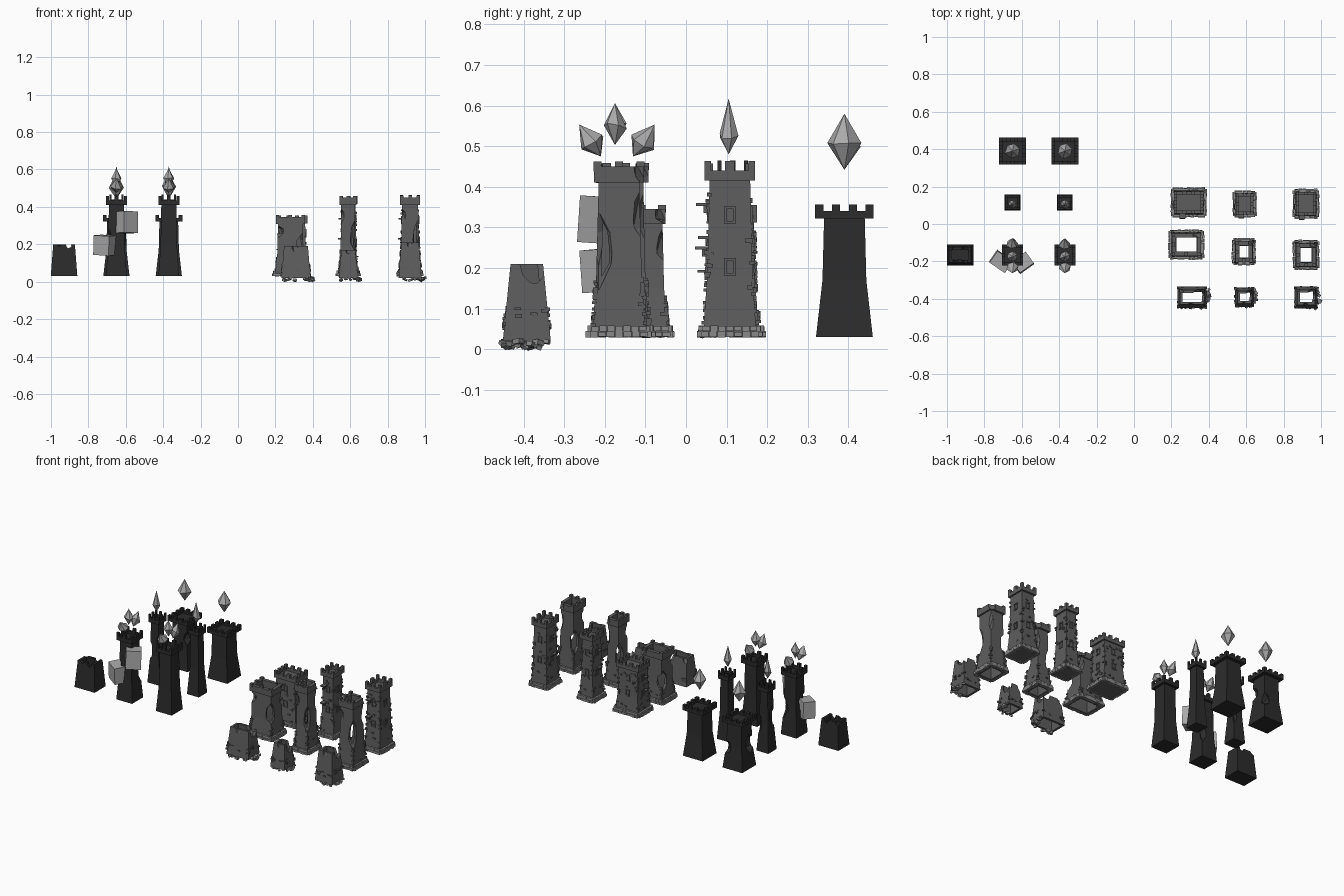
import bpy, bmesh, math, random
from mathutils import Vector, Matrix, Euler

if "Cube" in bpy.data.objects:
    bpy.data.objects.remove(bpy.data.objects["Cube"])

random.seed(4)
R = random.uniform


def material(name, v):
    m = bpy.data.materials.new(name)
    m.diffuse_color = (v, v, v, 1)
    m.use_nodes = True
    m.node_tree.nodes["Principled BSDF"].inputs["Base Color"].default_value = m.diffuse_color
    return m


DARK, STONE, BRICK, CRYSTAL = (material(n, v) for n, v in
    (("dark_stone", .025), ("grey_stone", .11), ("pale_brick", .25), ("crystal_grey", .4)))


def finish(bm, name, mat):
    bmesh.ops.recalc_face_normals(bm, faces=bm.faces)
    me = bpy.data.meshes.new(name)
    bm.to_mesh(me)
    bm.free()
    me.materials.append(mat)
    ob = bpy.data.objects.new(name, me)
    bpy.context.collection.objects.link(ob)
    return ob


def box(bm, c, s, rot=(0, 0, 0)):
    m = Matrix.Translation(c) @ Euler(rot).to_matrix().to_4x4() @ Matrix.Diagonal((*s, 1))
    bmesh.ops.create_cube(bm, size=1, matrix=m)


def body(name, cx, cy, rings, mat, wall=0, floor=None):
    """Rectangular shaft from (z, half_x, half_y) rings; wall > 0 hollows it."""
    bm = bmesh.new()
    rings = list(rings)
    if wall:
        inner = [(z, a - wall, b - wall) for z, a, b in reversed(rings)]
        if floor is not None:
            inner = [(max(z, floor), a, b) for z, a, b in inner if z > floor or z == rings[0][0]]
        rings += inner
    loops = [[bm.verts.new((cx + sx * a, cy + sy * b, z))
              for sx, sy in ((-1, -1), (1, -1), (1, 1), (-1, 1))] for z, a, b in rings]
    pairs = list(zip(loops, loops[1:]))
    if wall and floor is None:
        pairs.append((loops[-1], loops[0]))
    else:
        bm.faces.new(loops[0])
        bm.faces.new(loops[-1])
    for p, q in pairs:
        for i in range(4):
            bm.faces.new((p[i], p[(i + 1) % 4], q[(i + 1) % 4], q[i]))
    return finish(bm, name, mat)


def crown(name, cx, cy, z0, z1, z2, a, b, n, mat, t=.016):
    """Overhanging parapet with n merlons a side."""
    body(name + "_parapet", cx, cy, [(z0, a, b), (z1, a, b)], mat, t, z0 + .008)
    bm = bmesh.new()
    for i in range(n):
        for j in range(n):
            if i in (0, n - 1) or j in (0, n - 1):
                u, v = 2 * i / (n - 1) - 1, 2 * j / (n - 1) - 1
                sx = t if i in (0, n - 1) else a / n * 1.1
                sy = t if j in (0, n - 1) else b / n * 1.1
                box(bm, (cx + u * (a - t / 2), cy + v * (b - t / 2), (z1 + z2) / 2), (sx, sy, z2 - z1))
    finish(bm, name + "_merlons", mat)


def bite(ob, spots):
    """Cut jagged rock-shaped holes: (centre, size)."""
    bm = bmesh.new()
    for c, s in spots:
        new = bmesh.ops.create_icosphere(bm, subdivisions=1, radius=1)["verts"]
        for v in new:
            v.co = Vector(c) + Vector([v.co[k] * s[k] * R(.8, 1.2) for k in range(3)])
        cut = finish(bm, "cutter", STONE)
        mod = ob.modifiers.new("bite", "BOOLEAN")
        mod.operation, mod.solver, mod.object = "DIFFERENCE", "EXACT", cut
        bpy.context.view_layer.objects.active = ob
        bpy.ops.object.modifier_apply(modifier=mod.name)
        bpy.data.objects.remove(cut)
        bm = bmesh.new()
    bm.free()


def crystal(name, c, r, down, up, tilt=0):
    bm = bmesh.new()
    ring = [bm.verts.new((r * math.cos(k * math.pi / 3 + .3) * R(.85, 1.05),
                          r * math.sin(k * math.pi / 3 + .3) * R(.85, 1.05), R(-.15, .15) * down)) for k in range(6)]
    tip, base = bm.verts.new((0, 0, up)), bm.verts.new((0, 0, -down))
    for k in range(6):
        bm.faces.new((ring[k], ring[(k + 1) % 6], tip))
        bm.faces.new((ring[k], base, ring[(k + 1) % 6]))
    bm.transform(Matrix.Translation(c) @ Matrix.Rotation(tilt, 4, "X"))
    finish(bm, name, CRYSTAL)


def at(rings, z):
    for (z0, a0, b0), (z1, a1, b1) in zip(rings, rings[1:]):
        if z0 <= z <= z1:
            f = (z - z0) / max(z1 - z0, 1e-6)
            return a0 + (a1 - a0) * f, b0 + (b1 - b0) * f
    return rings[-1][1:]


def masonry(name, cx, cy, rings, count, course=True):
    """Loose bricks on the walls, corner stones, windows and a base course."""
    bm = bmesh.new()
    zb, zt = rings[0][0], rings[-1][0]
    for _ in range(count):
        z = R(zb + .03, zt - .03)
        a, b = at(rings, z)
        u = random.choice((-1, 1)) * (R(.85, 1) if R(0, 1) < .6 else R(0, .8))
        s = random.choice((-1, 1))
        if R(0, 1) < .5:
            box(bm, (cx + u * a, cy + s * b, z), (R(.01, .018), R(.006, .014), R(.006, .011)))
        else:
            box(bm, (cx + s * a, cy + u * b, z), (R(.006, .014), R(.01, .018), R(.006, .011)))
    if zt > .3:
        for f in (.45, .78):
            z = zb + (zt - zb) * f
            a, b = at(rings, z)
            for s in (-1, 1):
                for k in (-1, 1):
                    box(bm, (cx + k * .011, cy + s * b, z), (.006, .009, .034))
                    box(bm, (cx, cy + s * b, z + k * .018), (.03, .01, .006))
                    box(bm, (cx + s * a, cy + k * .011, z), (.009, .006, .034))
                    box(bm, (cx + s * a, cy, z + k * .018), (.01, .03, .006))
    finish(bm, name + "_wall_bricks", STONE)
    if not course:
        return
    bm = bmesh.new()
    for row, grow in ((0, .006), (1, .002)):
        a, b = rings[0][1] + grow, rings[0][2] + grow
        for half, other, swap in ((a, b, 0), (b, a, 1)):
            n = int(half * 2 / .019)
            for i in range(n):
                u = -half + (i + .5) * 2 * half / n
                for s in (-1, 1):
                    p, q = (u, s * other)
                    sz = (2 * half / n * .94, R(.012, .02))
                    if swap:
                        p, q, sz = q, p, sz[::-1]
                    box(bm, (cx + p, cy + q, zb + .007 + row * .014), (*sz, R(.011, .016)))
    finish(bm, name + "_base_course", BRICK)


def rubble(name, cx, cy, z, n, sx=.025, sy=.025):
    bm = bmesh.new()
    for _ in range(n):
        s = R(.01, .018)
        box(bm, (cx + R(-sx, sx), cy + R(-sy, sy), z + R(0, .015)), (s, s * 1.2, s * .7), (R(-.5, .5), R(-.5, .5), R(0, 3)))
    finish(bm, name, BRICK)


BIG = [(.03, .07, .07), (.17, .054, .054), (.325, .05, .05)]
TALL = [(.03, .056, .056), (.19, .044, .044), (.415, .04, .04)]
THIN = [(.03, .042, .042), (.2, .03, .03), (.42, .027, .027)]

# Dark towers with floating crystals: left column broken, right column whole
for x, broken in ((-.65, True), (-.37, False)):
    tag = "broken" if broken else "whole"
    for kind, y, rings, (z0, z1, z2, a), n in (
            ("big", .39, BIG, (.322, .34, .356, .072), 4),
            ("thin", .115, THIN, (.415, .44, .465, .038), 3),
            ("tall", -.165, TALL, (.41, .435, .457, .056), 3)):
        name = f"dark_{kind}_{tag}"
        ob = body(name + "_shaft", x, y, rings, DARK)
        crown(name, x, y, z0, z1, z2, a, a, n, DARK, a * .28)
        if broken:
            h, w = rings[-1][0], rings[1][1]
            bite(ob, [((x - w * 1.1, y - w * .5, h * .56), (w * .75, w * .9, h * .2)),
                      ((x + w * 1.1, y - w * .9, h * .72), (w * .7, w * .8, h * .14)),
                      ((x + w, y + w * 1.1, h * .5), (w * .7, w * .6, h * .16))])
    crystal(f"big_crystal_{tag}", (x, .39, .505), .042, .063, .075)
    crystal(f"thin_crystal_{tag}", (x, .105, .525), .026, .045, .092)
    crystal(f"middle_crystal_{tag}", (x, -.175, .55), .03, .047, .056)
    for s in (-1, 1):
        crystal(f"side_crystal_{tag}", (x, -.17 + s * .062, .508), .033, .04, .055, -s * .6)

# Dark ruin
ob = body("dark_ruin", -.93, -.165, [(.03, .071, .056), (.2, .058, .042)], DARK, .016, .05)
bite(ob, [((-.905, -.165, .205), (.022, .09, .035)), ((-.99, -.12, .205), (.03, .03, .03)),
          ((-.955, -.21, .215), (.025, .03, .03))])

# Pale blocks leaning against the broken tall dark tower
bm = bmesh.new()
box(bm, (-.711, -.2, .195), (.1, .075, .105), (.05, .05, -.6))
box(bm, (-.594, -.208, .318), (.09, .075, .115), (-.05, .04, .62))
finish(bm, "leaning_blocks", CRYSTAL)

# Grey stone towers: whole row at the back, broken row in the middle
S_BIG = [(.03, .082, .066), (.15, .07, .056), (.32, .066, .052)]
S_TALL = [(.03, .057, .066), (.18, .048, .056), (.415, .043, .05)]
S_THIN = [(.03, .05, .058), (.2, .039, .047), (.415, .036, .043)]
for kind, rings, cr, n, whole, broken in (
        ("wide", S_BIG, (.312, .336, .355, .078, .06), 4, (.293, .115), (.28, -.11)),
        ("thin", S_THIN, (.415, .44, .457, .046, .056), 3, (.592, .107), (.588, -.148)),
        ("tall", S_TALL, (.415, .44, .463, .053, .062), 3, (.92, .108), (.92, -.165))):
    x, y = whole
    name = f"stone_{kind}_whole"
    body(name + "_shaft", x, y, rings, STONE)
    crown(name, x, y, *cr, n, STONE)
    masonry(name, x, y, rings, 75)
    rubble(name + "_rubble", x - cr[3] * .9, y - cr[4] * .9, .035, 8, .018, .012)
    # wooden-style ledges sticking out on the left and front
    bm = bmesh.new()
    for k, z in enumerate((.86, .6)):
        zz = rings[-1][0] * z
        a, b = at(rings, zz)
        box(bm, (x - a * .5, y - b - .012, zz), (.03, .04, .007))
        box(bm, (x - a - .006, y - b * .3, zz - .02), (.025, .03, .007))
        box(bm, (x - a * .5, y - b - .005, zz - .012), (.008, .018, .018))
    finish(bm, name + "_ledges", STONE)

    x, y = broken
    name = f"stone_{kind}_broken"
    h, w, d = rings[-1][0], rings[1][1], rings[1][2]
    ob = body(name + "_shaft", x, y, rings, STONE, .013)
    bite(ob, [((x + w, y - d * .9, h * .6), (w * .7, d * .65, h * .22)),
              ((x - w, y + d * .7, h * .52), (w * .6, d * .8, h * .2)),
              ((x + w, y + d * 1.1, h * .8), (w * .5, d * .5, h * .17)),
              ((x - w * .9, y - d, h * .85), (w * .45, d * .4, h * .1))])
    # partly fallen battlements
    z0, z1, z2, a, b = cr
    top = body(name + "_parapet", x, y, [(z0 - .004, a, b), (z1 + .01, a, b)], STONE, .022)
    bite(top, [((x + a, y + b, z1), (a * .7, b * .5, .035))])
    bm = bmesh.new()
    for sx, sy in ((-1, -1), (-1, 0), (-1, 1), (0, -1), (1, -1)):
        box(bm, (x + sx * (a - .009), y + sy * (b - .009), z1 + .01), (.018, .02, (z2 - z1) * 1.2 - .004))
    finish(bm, name + "_merlons", STONE)
    bm = bmesh.new()
    for _ in range(45):
        s = random.choice((-1, 1))
        z = R(.05, h * .42)
        p, q = at(rings, z)
        box(bm, (x + s * p * R(.85, 1.02), y + random.choice((-1, 1)) * q, z), (R(.009, .016), R(.008, .014), R(.007, .011)))
    finish(bm, name + "_corner_bricks", STONE)
    masonry(name, x, y, rings[:2], 12)
    rubble(name + "_rubble", x - cr[3] * .8, y + cr[4] * .9, .035, 8, .02, .012)

# Grey ruins at the front with open tops and fallen stones
for kind, x, a, b, h in (("wide", .31, .07, .05, .19), ("thin", .59, .043, .046, .17), ("tall", .92, .053, .052, .21)):
    y = -.392
    name = f"stone_{kind}_ruin"
    rings = [(.02, a + .008, b + .007), (h, a - .006, b - .012)]
    ob = body(name + "_wall", x, y, rings, STONE, .014)
    bite(ob, [((x + a * .75, y + b * .3, h + .005), (a * .75, b * .85, .075)),
              ((x - a * .1, y - b, h + .01), (a * .35, b * .5, .05)),
              ((x - a, y + b * .9, h + .005), (a * .5, b * .5, .045))])
    masonry(name, x, y, [(.02, a + .008, b + .007), (h * .65, a, b - .005)], 28, False)
    rubble(name + "_fallen_stones", x + a + .012, y + .01, .007, 16, .013, .04)
    rubble(name + "_front_stones", x, y - b, .007, 8, a, .008)
